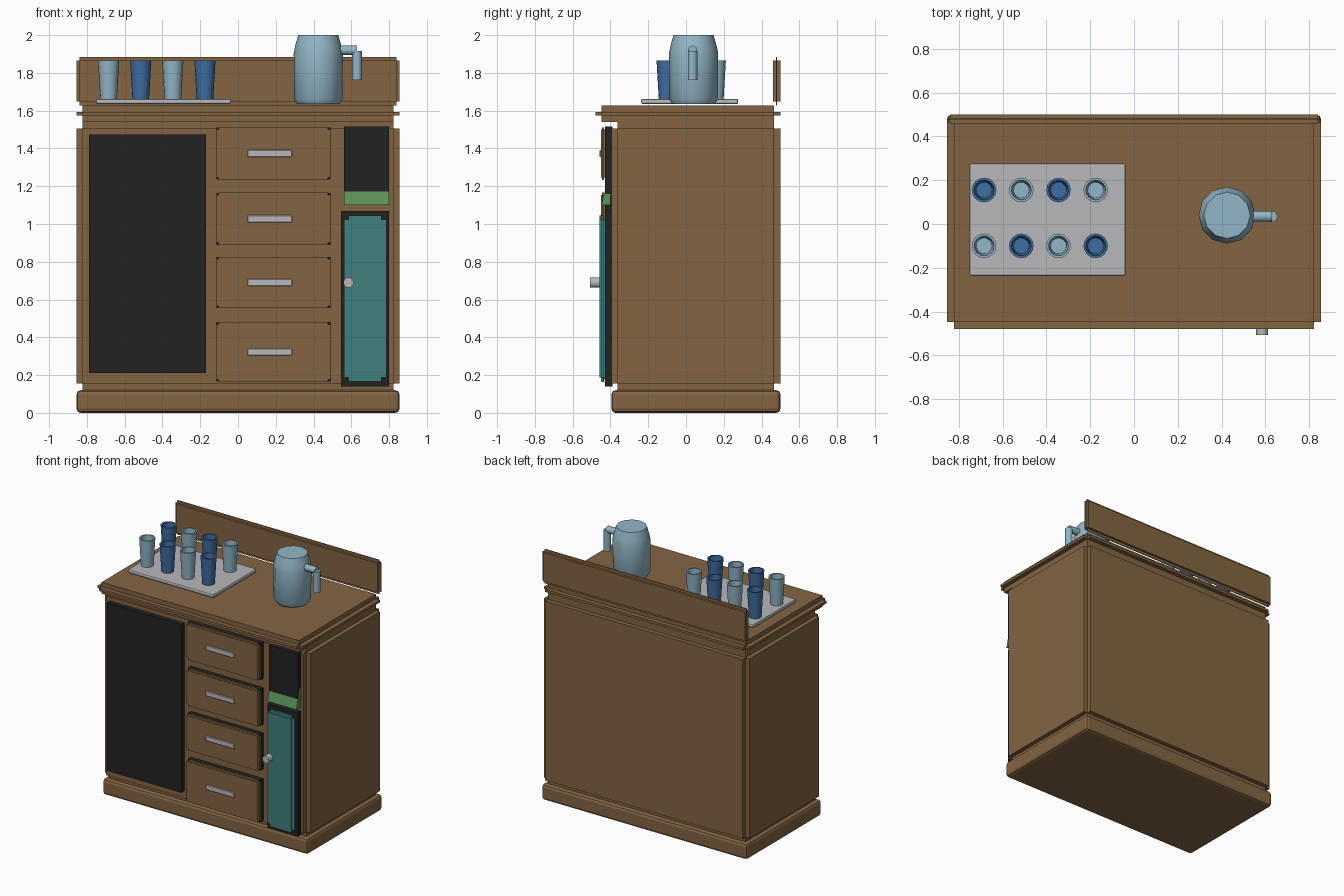
import bpy, bmesh, math
from mathutils import Matrix

if "Cube" in bpy.data.objects:
    bpy.data.objects.remove(bpy.data.objects["Cube"], do_unlink=True)


def material(name, r, g, b):
    m = bpy.data.materials.new(name)
    m.use_nodes = True
    m.diffuse_color = (r, g, b, 1)
    m.node_tree.nodes["Principled BSDF"].inputs["Base Color"].default_value = (r, g, b, 1)
    return m


WOOD = material("wood brown", 0.23, 0.13, 0.055)
BLACK = material("recess black", 0.016, 0.016, 0.016)
TEAL = material("door teal", 0.053, 0.215, 0.205)
GREEN = material("shelf green", 0.11, 0.3, 0.1)
GREY = material("metal grey", 0.48, 0.48, 0.5)
PALE = material("pale blue", 0.29, 0.47, 0.57)
BLUE = material("deep blue", 0.05, 0.155, 0.36)


def finish(name, bm, mat, smooth=False):
    bmesh.ops.recalc_face_normals(bm, faces=bm.faces)
    me = bpy.data.meshes.new(name)
    bm.to_mesh(me)
    bm.free()
    me.materials.append(mat)
    ob = bpy.data.objects.new(name, me)
    bpy.context.collection.objects.link(ob)
    if smooth:
        bpy.ops.object.select_all(action='DESELECT')
        ob.select_set(True)
        bpy.context.view_layer.objects.active = ob
        bpy.ops.object.shade_smooth_by_angle(angle=math.radians(40))
    return ob


def add_box(bm, x0, x1, y0, y1, z0, z1):
    mid = Matrix.Translation(((x0 + x1) / 2, (y0 + y1) / 2, (z0 + z1) / 2))
    size = Matrix.Diagonal((x1 - x0, y1 - y0, z1 - z0, 1))
    return bmesh.ops.create_cube(bm, size=1, matrix=mid @ size)["verts"]


def box(name, mat, *dims, bevel=0, segments=1):
    bm = bmesh.new()
    add_box(bm, *dims)
    if bevel:
        bmesh.ops.bevel(bm, geom=bm.edges[:], offset=bevel, segments=segments,
                        profile=0.5, affect='EDGES')
    return finish(name, bm, mat)


def notched_box(name, mat, x0, x1, y0, y1, z0, z1, dx, dy, dz):
    """Box with stepped edges: three slabs, each reaching out along one axis."""
    bm = bmesh.new()
    add_box(bm, x0, x1, y0 + dy, y1 - dy, z0 + dz, z1 - dz)
    add_box(bm, x0 + dx, x1 - dx, y0, y1, z0 + dz, z1 - dz)
    add_box(bm, x0 + dx, x1 - dx, y0 + dy, y1 - dy, z0, z1)
    return finish(name, bm, mat)


def lathe(name, mat, profile, sides, place, smooth=True):
    bm = bmesh.new()
    rings = []
    for r, z in profile:
        rings.append([bm.verts.new((r * math.cos(a), r * math.sin(a), z))
                      for a in (2 * math.pi * i / sides for i in range(sides))])
    for low, high in zip(rings, rings[1:]):
        for i in range(sides):
            j = (i + 1) % sides
            bm.faces.new((low[i], low[j], high[j], high[i]))
    bm.faces.new(rings[0])
    bm.faces.new(rings[-1])
    bm.transform(place)
    return finish(name, bm, mat, smooth)


# Cabinet carcass
box("plinth", WOOD, -0.855, 0.855, -0.395, 0.5, 0, 0.12, bevel=0.022, segments=2)
notched_box("cabinet_body", WOOD, -0.855, 0.855, -0.395, 0.5, 0.12, 1.54, 0.033, 0.033, 0.035)
notched_box("worktop", WOOD, -0.855, 0.855, -0.48, 0.5, 1.54, 1.627, 0.033, 0.033, 0.034)
notched_box("back_board", WOOD, -0.855, 0.855, 0.46, 0.5, 1.628, 1.885, 0.015, 0.017, 0.02)

# Black left panel and right column
box("left_panel", BLACK, -0.79, -0.17, -0.43, -0.39, 0.21, 1.475)
box("upper_niche", BLACK, 0.56, 0.8, -0.43, -0.39, 1.16, 1.515)
box("door_surround", BLACK, 0.545, 0.8, -0.43, -0.39, 0.14, 1.07)

# Drawers with a stepped front, a dark box behind and a bar handle
for n, (z0, z1) in enumerate([(0.165, 0.48), (0.555, 0.825), (0.89, 1.165), (1.235, 1.51)], 1):
    box(f"drawer_{n}_back", BLACK, -0.115, 0.49, -0.43, -0.39, z0, z1)
    notched_box(f"drawer_{n}_front", WOOD, -0.117, 0.492, -0.45, -0.43, z0 - 0.001, z1 + 0.001,
                0.015, 0.004, 0.012)
    mid = (z0 + z1) / 2
    box(f"drawer_{n}_handle", GREY, 0.05, 0.285, -0.458, -0.449, mid - 0.019, mid + 0.019, bevel=0.003)

# Sloping green shelf front
bm = bmesh.new()
for v in add_box(bm, 0.56, 0.8, -0.448, -0.4, 1.1, 1.25):
    if v.co.z > 1.2 and v.co.y < -0.42:
        v.co.y = -0.411
    if v.co.z > 1.2 and v.co.y > -0.405:
        v.co.y = -0.395
finish("green_shelf", bm, GREEN)

# Teal door and knob
notched_box("teal_door", TEAL, 0.56, 0.785, -0.457, -0.43, 0.165, 1.045, 0.024, 0.006, 0.022)
lathe("door_knob", GREY, [(0.028, 0), (0.028, 0.055)], 10,
      Matrix.Translation((0.585, -0.452, 0.69)) @ Matrix.Rotation(math.pi / 2, 4, 'X'))

# Tray with two rows of cups
box("tray", GREY, -0.752, -0.038, -0.237, 0.276, 1.635, 1.662, bevel=0.008, segments=2)
CUP = [(0.044, 0), (0.056, 0.205), (0.045, 0.205), (0.036, 0.02)]
for row, y in enumerate((-0.1, 0.155)):
    for col in range(4):
        lathe(f"cup_{row + 1}_{col + 1}", (PALE, BLUE)[(row + col) % 2], CUP, 16,
              Matrix.Translation((-0.685 + col * 0.17, y, 1.66)))

# Jug with an angled handle
JUG = [(0.112, 0), (0.128, 0.025), (0.13, 0.27), (0.122, 0.31), (0.106, 0.365)]
lathe("jug", PALE, JUG, 12, Matrix.Translation((0.425, 0.04, 1.635)))
lathe("jug_handle_arm", PALE, [(0.025, 0), (0.025, 0.1)], 10,
      Matrix.Translation((0.53, 0.035, 1.92)) @ Matrix.Rotation(math.pi / 2, 4, 'Y'))
lathe("jug_handle_grip", PALE, [(0.026, 0), (0.026, 0.155)], 10,
      Matrix.Translation((0.63, 0.035, 1.762)))
